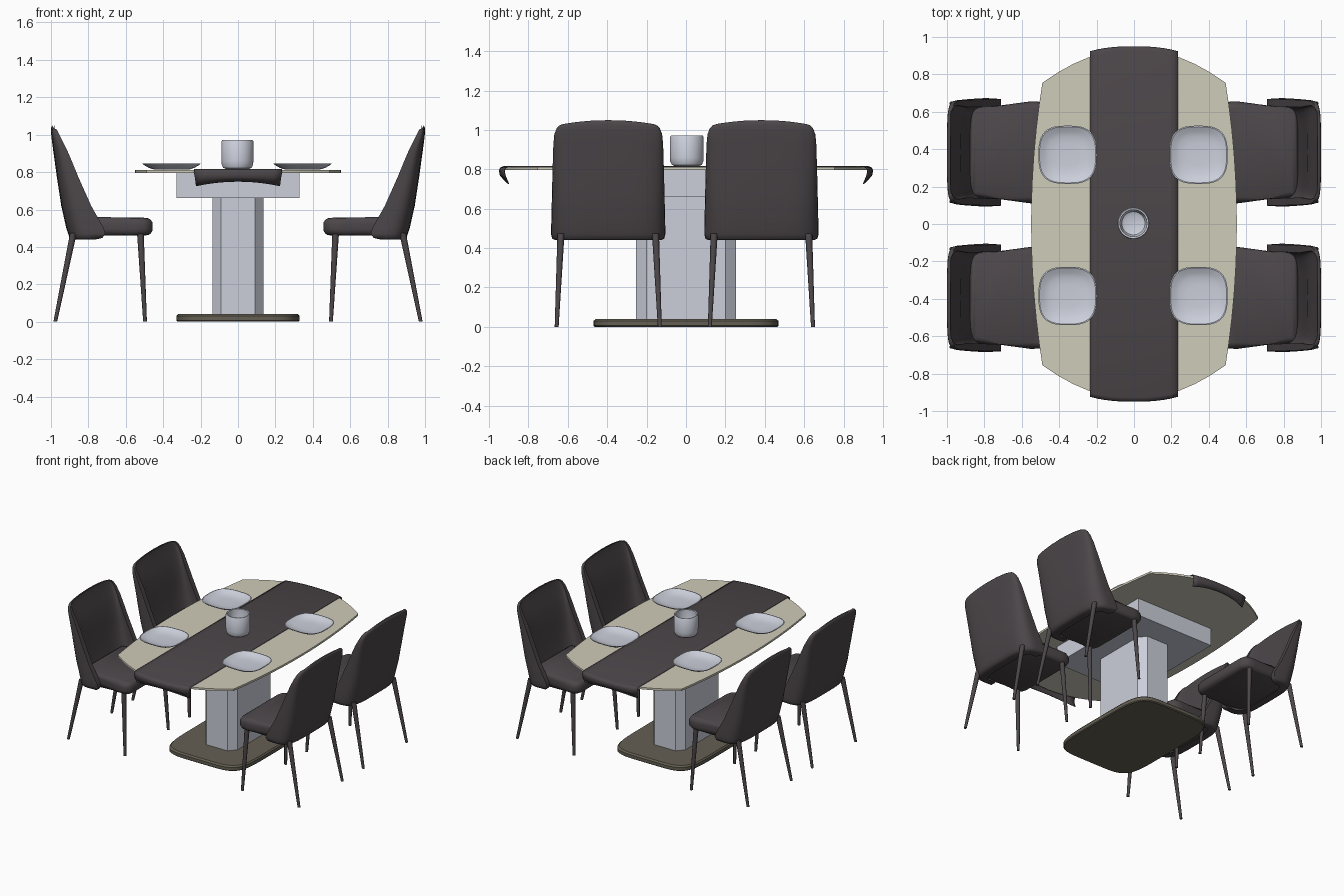
import bpy, bmesh, math

if "Cube" in bpy.data.objects:
    bpy.data.objects.remove(bpy.data.objects["Cube"])

def material(name, r, g, b):
    m = bpy.data.materials.new(name)
    lin = [(c / 255 / 12.92) if c < 10 else ((c / 255 + 0.055) / 1.055) ** 2.4 for c in (r, g, b)]
    m.diffuse_color = (*lin, 1)
    m.use_nodes = True
    m.node_tree.nodes["Principled BSDF"].inputs["Base Color"].default_value = m.diffuse_color
    return m

CREAM = material("cream", 207, 204, 186)
PALE = material("pale grey", 203, 207, 218)
DARK = material("dark brown grey", 76, 70, 73)
TAUPE = material("taupe", 100, 95, 83)

def finish(name, bm, mat, angle=35):
    bmesh.ops.recalc_face_normals(bm, faces=bm.faces[:])
    me = bpy.data.meshes.new(name)
    bm.to_mesh(me)
    bm.free()
    me.materials.append(mat)
    ob = bpy.data.objects.new(name, me)
    bpy.context.collection.objects.link(ob)
    bpy.ops.object.select_all(action='DESELECT')
    ob.select_set(True)
    bpy.context.view_layer.objects.active = ob
    bpy.ops.object.shade_smooth_by_angle(angle=math.radians(angle))
    return ob

def loft(name, rings, mat, bevel=0, angle=35):
    """Skin a stack of closed rings and cap both ends."""
    bm = bmesh.new()
    vs = [[bm.verts.new(p) for p in ring] for ring in rings]
    n = len(vs[0])
    for a, b in zip(vs, vs[1:]):
        for i in range(n):
            bm.faces.new((a[i], a[(i + 1) % n], b[(i + 1) % n], b[i]))
    caps = [bm.faces.new(vs[0]), bm.faces.new(vs[-1])]
    if bevel:
        edges = {e for f in caps for e in f.edges}
        bmesh.ops.bevel(bm, geom=list(edges), offset=bevel, segments=4, profile=0.5, affect='EDGES')
    return finish(name, bm, mat, angle)

def spow(v, p):
    return math.copysign(abs(v) ** p, v)

def oval(cx, cy, z, rx, ry, n=2.0, count=40):
    """Superellipse ring; a higher n is squarer."""
    ts = [2 * math.pi * i / count for i in range(count)]
    return [(cx + rx * spow(math.cos(t), 2 / n), cy + ry * spow(math.sin(t), 2 / n), z) for t in ts]

def lerp_table(table, z):
    for a, b in zip(table, table[1:]):
        if z <= b[0]:
            t = (z - a[0]) / (b[0] - a[0])
            return [p + (q - p) * t for p, q in zip(a, b)]
    return table[-1]

# ---- table ----
loft("table_base", [oval(0, 0, z, .33 * s, .47 * s, 5.5, 64)
                    for z, s in ((0, .985), (.006, 1), (.03, 1), (.04, .975))], TAUPE)

octagon = [(.09, .255), (-.09, .255), (-.137, .2), (-.137, -.2),
           (-.09, -.255), (.09, -.255), (.137, -.2), (.137, .2)]
loft("table_column", [[(x, y, z) for x, y in octagon] for z in (.035, .665)], PALE)

box = [(.33, .44), (-.33, .44), (-.33, -.44), (.33, -.44)]
loft("table_apron", [[(x, y, z) for x, y in box] for z in (.662, .797)], PALE)

N = 12
end = [(.49 - .98 * i / N) for i in range(N + 1)]
side = [(.755 - 1.51 * i / N) for i in range(1, N)]
outline = [(x, .935 - .75 * x * x) for x in end]
outline += [(-.55 + .06 * (y / .755) ** 2, y) for y in side]
outline += [(-x, -y) for x, y in outline]
loft("table_top", [[(x, y, z) for x, y in outline] for z in (.796, .811)], CREAM)

# ---- runner draped over both table ends ----
bm = bmesh.new()
cols = []
for i in range(13):
    u = -1 + i / 6
    x, e = .235 * u, .948 - .026 * abs(u) ** 2.5
    half = [(e - .022, .814, 1), (e - .006, .808, 1), (e, .795, 1),
            (e - .003, .772, .98), (e - .022, .75 - .025 * u * u, .955)]
    path = [(-y, z, k) for y, z, k in reversed(half)] + [(0, .814, 1)] + half
    cols.append([bm.verts.new((x * k, y, z)) for y, z, k in path])
for a, b in zip(cols, cols[1:]):
    for j in range(len(a) - 1):
        bm.faces.new((a[j], a[j + 1], b[j + 1], b[j]))
runner = finish("table_runner", bm, DARK, 60)
sol = runner.modifiers.new("thickness", 'SOLIDIFY')
sol.thickness, sol.offset = .004, 0

# ---- tableware ----
for x in (-.355, .345):
    for y in (.37, -.385):
        prof = ((.09, .813), (.12, .822), (.15, .839), (.156, .845),
                (.15, .846), (.125, .832), (.1, .823), (.06, .82))
        loft("plate", [oval(x, y, z, r, r, 2.9) for r, z in prof], PALE)
prof = ((.06, .816), (.076, .823), (.084, .84), (.085, .86), (.085, .965), (.081, .971),
        (.072, .969), (.07, .88), (.062, .86), (.045, .852))
loft("cup", [oval(-.003, .004, z, r, r) for r, z in prof], PALE)

# ---- chairs ----
# height, wing front x, back x, half width
BACK = [(.44, .76, .885, .275), (.448, .725, .9, .295), (.47, .71, .908, .302),
        (.5, .718, .918, .302), (.62, .785, .945, .297), (.77, .852, .968, .291),
        (.93, .918, .99, .284), (.99, .945, .998, .278), (1.025, .96, 1.0, .265),
        (1.042, .968, .998, .25), (1.05, .974, .992, .23)]

def back_ring(z, sx, cy):
    _, xf, xb, w = lerp_table(BACK, z)
    t = min(.05, (xb - xf) * .55)
    K = 20
    pts = []
    for inner in (0, 1):
        bx, hw = xb - t * inner, w - t * .8 * inner
        for i in range(K + 1):
            a = -math.pi / 2 + math.pi * i / K
            if inner:
                a = -a
            px = xf + (bx - xf) * max(math.cos(a), 0) ** .5
            py = hw * spow(math.sin(a), .5) * (1 - .28 * (xb - px))
            crown = .02 * (py / w) ** 2 * max(0, z - .9) / .15
            pts.append((sx * px, cy + py, z - crown))
    return pts

def chair(sx, cy):
    heights = [.44, .448, .47, .5, .56, .62, .7, .77, .85, .93, .99, 1.025, 1.042, 1.05]
    loft("chair_back", [back_ring(z, sx, cy) for z in heights], DARK, angle=60)
    # padded seat, slightly wider at the front
    plan = [(.88, .24), (.72, .25), (.55, .273), (.5, .27), (.468, .25), (.456, .21)]
    plan += [(x, -y) for x, y in reversed(plan)]
    top = lambda x: .555 + .02 * max(0, x - .5)
    loft("chair_seat", [[(sx * x, cy + y, .462) for x, y in plan],
                        [(sx * x, cy + y, top(x)) for x, y in plan]], DARK, bevel=.035, angle=50)
    # tapered legs
    for name, x0, x1 in (("front_leg", .497, .522), ("back_leg", .977, .88)):
        for s in (-1, 1):
            loft(name, [oval(sx * x0, cy + s * .262, 0, .01, .01, 2, 12),
                        oval(sx * x1, cy + s * .24, .475, .018, .018, 2, 12)], DARK)

for sx in (-1, 1):
    for cy in (.383, -.395):
        chair(sx, cy)
